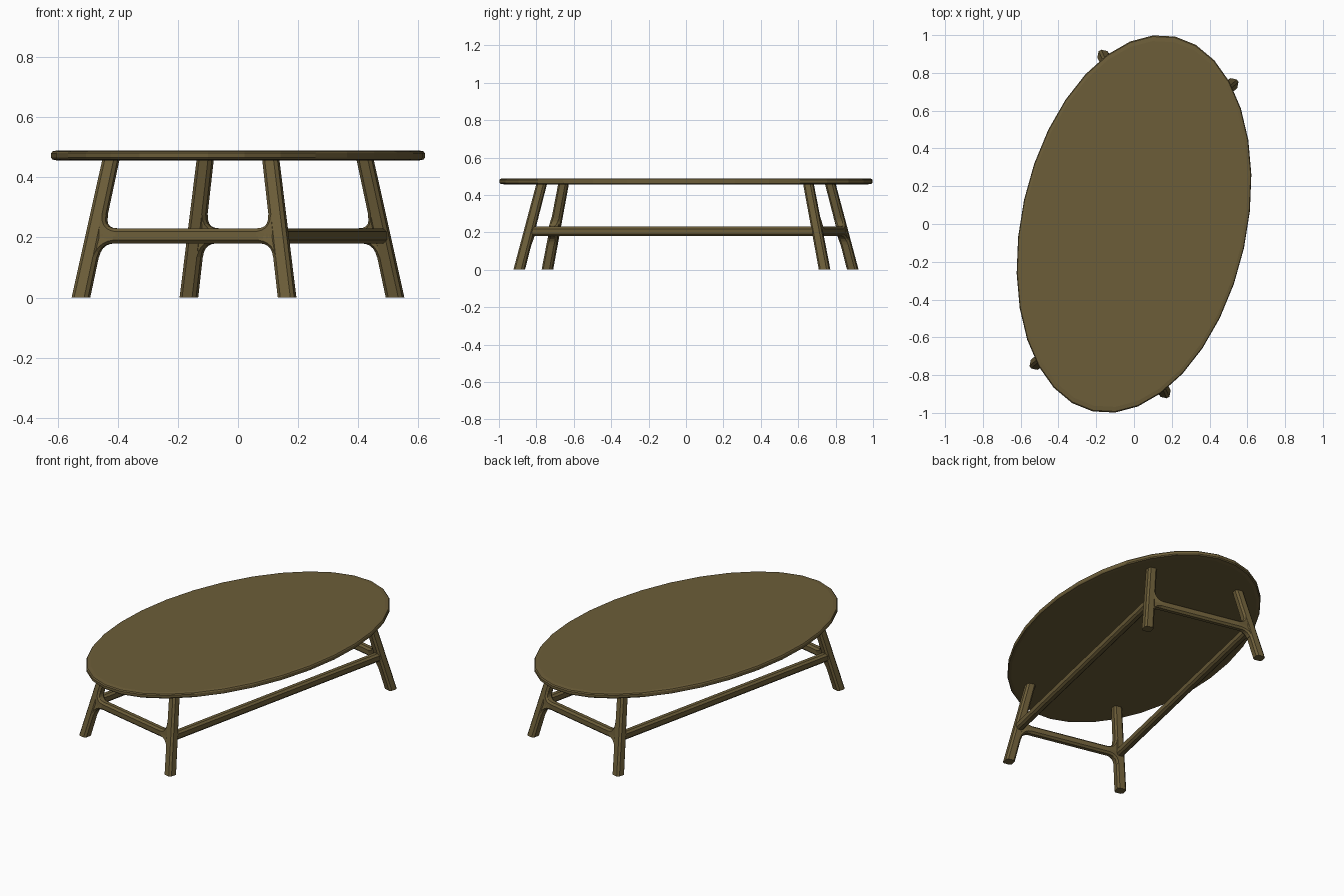
import bpy, bmesh, math
from mathutils import Matrix, Vector

cube = bpy.data.objects.get("Cube")
if cube:
    bpy.data.objects.remove(cube, do_unlink=True)

wood = bpy.data.materials.new("olive_brown_wood")
wood.use_nodes = True
COLOUR = (0.15, 0.11, 0.04, 1)
wood.diffuse_color = COLOUR
wood.node_tree.nodes["Principled BSDF"].inputs["Base Color"].default_value = COLOUR

TURN = Matrix.Rotation(math.radians(-12.4), 4, "Z")
FOOT, HEAD = Vector((0.351, 0.836, 0)), Vector((0.272, 0.730, 0.46))
RAIL_Z, RAIL_H, RAIL_W = 0.205, 0.025, 0.022
LEG_W, CHAMFER = 0.028, 0.011
X, Y, Z = Vector((1, 0, 0)), Vector((0, 1, 0)), Vector((0, 0, 1))


def loft(name, rings):
    """Skin closed rings of points in order and cap both ends."""
    bm = bmesh.new()
    loops = [[bm.verts.new(TURN @ p) for p in ring] for ring in rings]
    n = len(loops[0])
    for a, b in zip(loops, loops[1:]):
        for i in range(n):
            j = (i + 1) % n
            bm.faces.new((a[i], a[j], b[j], b[i]))
    bm.faces.new(loops[0])
    bm.faces.new(loops[-1])
    bmesh.ops.recalc_face_normals(bm, faces=bm.faces)
    mesh = bpy.data.meshes.new(name)
    bm.to_mesh(mesh)
    bm.free()
    mesh.materials.append(wood)
    obj = bpy.data.objects.new(name, mesh)
    bpy.context.collection.objects.link(obj)
    return obj


def octagon(centre, u, v, hu, hv, c=CHAMFER):
    """Rectangle with cut corners, spanned by u and v."""
    pts = [(hu, c - hv), (hu, hv - c), (hu - c, hv), (c - hu, hv),
           (-hu, hv - c), (-hu, c - hv), (c - hu, -hv), (hu - c, -hv)]
    return [centre + u * a + v * b for a, b in pts]


def ellipse(scale, z, sides=32):
    return [Vector((0.596 * scale * math.cos(2 * math.pi * i / sides),
                    1.016 * scale * math.sin(2 * math.pi * i / sides), z))
            for i in range(sides)]


def leg_at(z):
    return FOOT.lerp(HEAD, z / HEAD.z)


def fillet(name, sx, sy, up):
    """Curved web between a leg and its short rail, with cut edges."""
    node = leg_at(RAIL_Z)
    rail_edge = RAIL_Z + up * RAIL_H
    leg_end, size = rail_edge + up * 0.045, 0.045

    def inner(z):
        return leg_at(z).x - LEG_W

    a = Vector((inner(leg_end), 0, leg_end))
    k = Vector((inner(rail_edge), 0, rail_edge))
    b = k - X * size
    root = Vector((node.x, 0, RAIL_Z))
    rings = []
    for side, cut in ((-1, CHAMFER), (-1, 0), (1, 0), (1, CHAMFER)):
        ring = []
        for i in range(6):
            t = i / 5
            p = a * (1 - t) ** 2 + k * 2 * t * (1 - t) + b * t * t
            # outermost layers are pulled into the joint
            p += (X * (1 - t) - Z * up * t) * cut
            depth = LEG_W * (1 - t) + RAIL_W * t
            if not cut:
                depth -= CHAMFER
            y = node.y * t + leg_at(p.z).y * (1 - t)
            ring.append(Vector((p.x, y + side * depth, p.z)))
        for q in (Vector((b.x, 0, RAIL_Z)), root, Vector((leg_at(leg_end).x, 0, leg_end))):
            depth = RAIL_W - (0 if cut else CHAMFER)
            ring.append(Vector((q.x, leg_at(q.z).y + side * depth, q.z)))
        rings.append([Vector((sx * p.x, sy * p.y, p.z)) for p in ring])
    loft(name, rings)


# Oval top with a softened rim
loft("table_top", [ellipse(s, z) for s, z in
                   ((0.97, 0.456), (0.994, 0.459), (1, 0.465),
                    (1, 0.48), (0.994, 0.486), (0.97, 0.489))])

# Splayed legs, with webs where the short rails meet them
for sx, side in ((1, "left"), (-1, "right")):
    for sy, end in ((-1, "front"), (1, "back")):
        mirror = Vector((sx, sy, 1))
        loft(f"{end}_{side}_leg",
             [octagon(FOOT * mirror, X, Y, LEG_W, LEG_W),
              octagon(HEAD * mirror, X, Y, LEG_W - 0.002, LEG_W - 0.002)])
        for up, level in ((1, "upper"), (-1, "lower")):
            fillet(f"{end}_{side}_{level}_web", sx, sy, up)

# Rails joining the legs
node = leg_at(RAIL_Z)
for s, end, side in ((-1, "front", "right"), (1, "back", "left")):
    loft(f"{end}_short_rail",
         [octagon(Vector((e * node.x, s * node.y, RAIL_Z)), Y, Z, RAIL_W, RAIL_H)
          for e in (-1, 1)])
    loft(f"{side}_long_rail",
         [octagon(Vector((s * node.x, e * node.y, RAIL_Z)), X, Z, RAIL_W, RAIL_H)
          for e in (-1, 1)])
